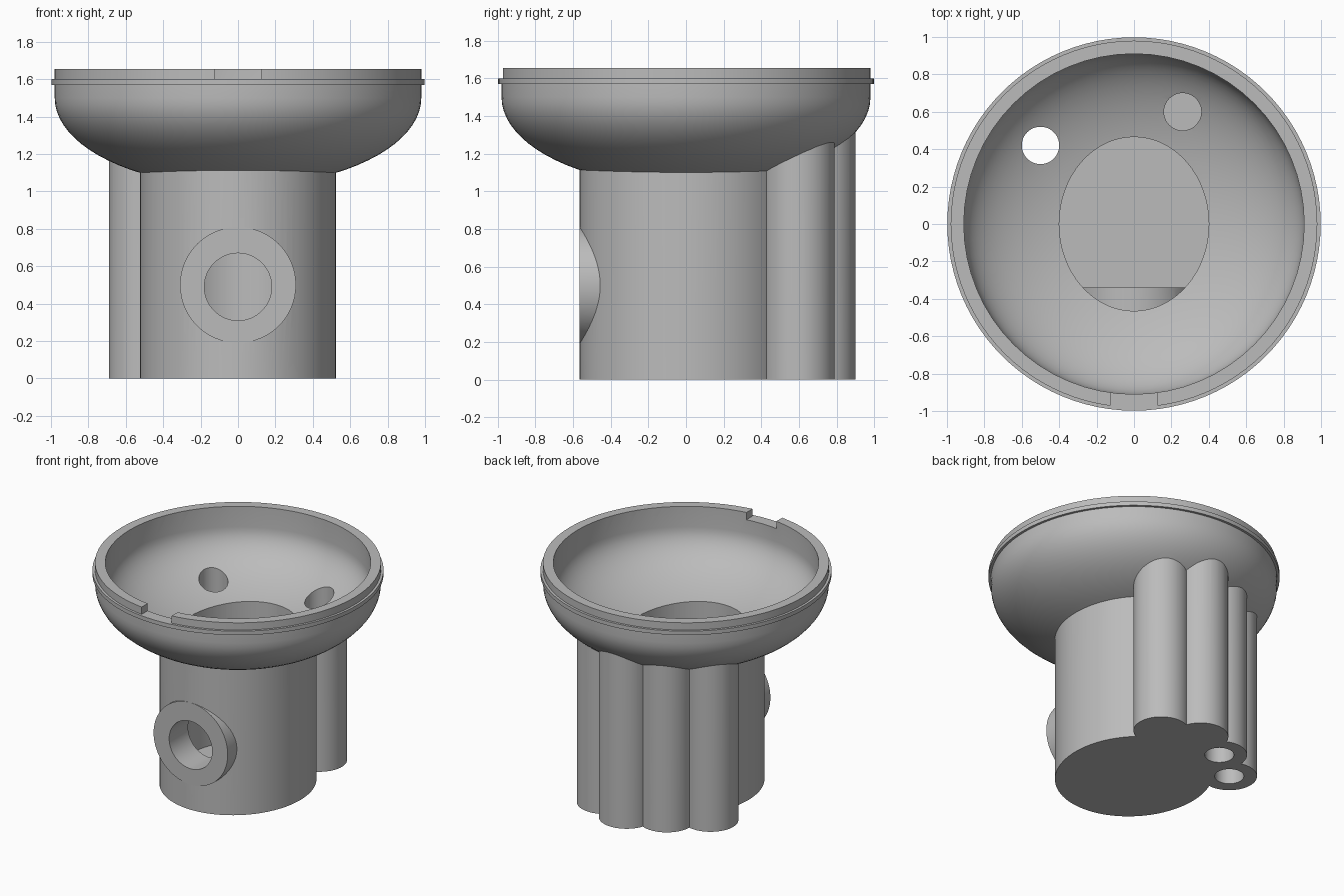
import bpy, bmesh, math
from mathutils import Matrix, Vector

cube = bpy.data.objects.get("Cube")
if cube:
    bpy.data.objects.remove(cube, do_unlink=True)

grey = bpy.data.materials.new("plain grey")
grey.use_nodes = True
grey.diffuse_color = (0.5, 0.5, 0.5, 1)
grey.node_tree.nodes["Principled BSDF"].inputs["Base Color"].default_value = (0.5, 0.5, 0.5, 1)


def finish(name, bm):
    bmesh.ops.recalc_face_normals(bm, faces=bm.faces)
    mesh = bpy.data.meshes.new(name)
    bm.to_mesh(mesh)
    bm.free()
    mesh.materials.append(grey)
    obj = bpy.data.objects.new(name, mesh)
    bpy.context.collection.objects.link(obj)
    return obj


def cylinder(name, start, end, rx, ry=None, sides=64):
    """Closed (optionally elliptical) cylinder between two points."""
    a, b = Vector(start), Vector(end)
    axis = b - a
    bm = bmesh.new()
    bmesh.ops.create_cone(bm, cap_ends=True, segments=sides, radius1=1, radius2=1, depth=axis.length)
    turn = Vector((0, 0, 1)).rotation_difference(axis).to_matrix().to_4x4()
    bm.transform(Matrix.Translation((a + b) / 2) @ turn @ Matrix.Diagonal((rx, ry or rx, 1, 1)))
    return finish(name, bm)


def lathe(name, profile, sides):
    """Revolve a profile that starts and ends on the z axis."""
    bm = bmesh.new()
    verts = [bm.verts.new((r, 0, z)) for r, z in profile]
    edges = [bm.edges.new(pair) for pair in zip(verts, verts[1:])]
    bmesh.ops.spin(bm, geom=verts + edges, axis=(0, 0, 1), cent=(0, 0, 0),
                   angle=math.tau, steps=sides, use_merge=True)
    bmesh.ops.remove_doubles(bm, verts=bm.verts, dist=0.0001)
    return finish(name, bm)


def bowl_curve(radius, depth, steps=20):
    """Quarter ellipse from the bottom centre up to the widest point."""
    angles = [math.pi / 2 * i / steps for i in range(steps + 1)]
    return [(radius * math.sin(t), 1.5 - depth * math.cos(t)) for t in angles]


def combine(target, tool, operation):
    mod = target.modifiers.new(tool.name, 'BOOLEAN')
    mod.object, mod.operation, mod.solver = tool, operation, 'EXACT'
    bpy.context.view_layer.objects.active = target
    bpy.ops.object.modifier_apply(modifier=mod.name)
    bpy.data.objects.remove(tool, do_unlink=True)


# Oval column
body = cylinder("bowl_on_column", (0, 0, 0), (0, 0, 1.3), 0.525, 0.565, 96)

# Tubes along the back
tubes = [(-0.5, 0.42), (-0.26, 0.6), (0, 0.71), (0.26, 0.6)]
for x, y in tubes:
    combine(body, cylinder("back_tube", (x, y, 0), (x, y, 1.45), 0.19), 'UNION')

# Bowl with a thin flange and a raised lip
rim = [(0.98, 1.57), (0.998, 1.57), (0.998, 1.6), (0.98, 1.6), (0.98, 1.655), (0, 1.655)]
combine(body, lathe("bowl", bowl_curve(0.98, 0.474) + rim, 96), 'UNION')

# Hollow of the bowl and of the column
hollow = bowl_curve(0.91, 0.4) + [(0.91, 1.8), (0, 1.8)]
combine(body, lathe("bowl_hollow", hollow, 64), 'DIFFERENCE')
combine(body, cylinder("column_hollow", (0, 0, 0.1), (0, 0, 1.4), 0.4, 0.465), 'DIFFERENCE')

# Flat round boss on the front with a port through it
combine(body, cylinder("front_boss", (0, -0.566, 0.5), (0, -0.34, 0.5), 0.31), 'UNION')
combine(body, cylinder("front_port", (0, -0.8, 0.49), (0, -0.2, 0.49), 0.18), 'DIFFERENCE')

# Channels in the tubes: one through, one open below, one open above
for (x, y), low, high in ((tubes[0], -0.2, 1.7), (tubes[1], -0.2, 0.95), (tubes[3], 0.1, 1.7)):
    combine(body, cylinder("channel", (x, y, low), (x, y, high), 0.1, sides=48), 'DIFFERENCE')

# Notch in the front of the lip
bm = bmesh.new()
bmesh.ops.create_cube(bm, size=1, matrix=Matrix.Translation((0, -0.95, 1.7)) @ Matrix.Diagonal((0.25, 0.3, 0.2, 1)))
combine(body, finish("lip_notch", bm), 'DIFFERENCE')

# Smooth curved walls, sharp rims
bpy.ops.object.select_all(action='DESELECT')
body.select_set(True)
bpy.context.view_layer.objects.active = body
bpy.ops.object.shade_smooth_by_angle(angle=math.radians(30))
